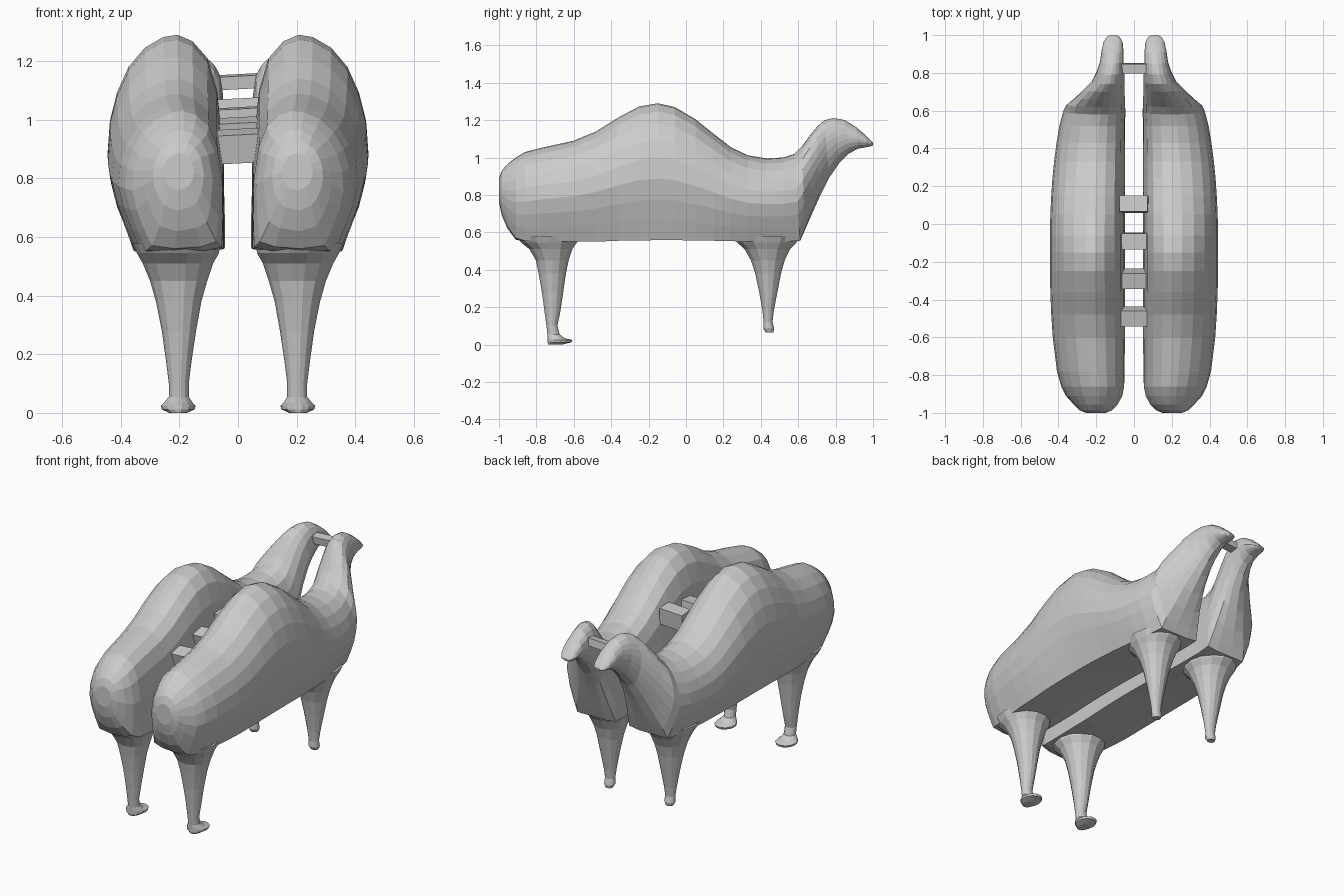
import bpy, bmesh
from math import sin, cos, atan2, pi, radians


def loft(name, rings):
    """Skin a list of equal-length point rings, cap both ends, mirror across x."""
    bm = bmesh.new()
    rows = [[bm.verts.new(p) for p in ring] for ring in rings]
    n = len(rows[0])
    for a, b in zip(rows, rows[1:]):
        for i in range(n):
            j = (i + 1) % n
            bm.faces.new((a[i], a[j], b[j], b[i]))
    bm.faces.new(rows[0][::-1])
    bm.faces.new(rows[-1])
    bmesh.ops.recalc_face_normals(bm, faces=bm.faces)
    me = bpy.data.meshes.new(name)
    bm.to_mesh(me)
    bm.free()
    ob = bpy.data.objects.new(name, me)
    bpy.context.collection.objects.link(ob)
    mod = ob.modifiers.new("Mirror", 'MIRROR')
    mod.use_mirror_merge = False
    return ob


# Half-body cross-section: s runs inner to outer, v runs bottom to top
SECTION = [(0, 0.02), (0.2, 0), (0.5, 0), (0.78, 0.0), (0.87, 0.15), (0.95, 0.3),
           (1, 0.45), (0.98, 0.6), (0.92, 0.73), (0.82, 0.85), (0.68, 0.94),
           (0.52, 0.99), (0.4, 1), (0.27, 0.97), (0.14, 0.89), (0.06, 0.74),
           (0.01, 0.5), (0, 0.25)]


def section(ytop, ztop, ybot, zbot, xin, xout, k):
    """Section between a top and a bottom point; k blends towards an ellipse."""
    ring = []
    for s, v in SECTION:
        a = atan2(v - 0.5, s - 0.45)
        s += (0.5 + 0.5 * cos(a) - s) * k
        v += (0.5 + 0.5 * sin(a) - v) * k
        ring.append((xin + (xout - xin) * s,
                     ybot + (ytop - ybot) * v,
                     zbot + (ztop - zbot) * v))
    return ring


# Body: y, top z, bottom z, inner x, outer x, roundness
BODY = [(-1.0, 0.885, 0.76, 0.15, 0.255, 1), (-0.985, 0.93, 0.69, 0.115, 0.29, 0.9),
        (-0.955, 0.965, 0.62, 0.085, 0.32, 0.6), (-0.91, 1.0, 0.56, 0.06, 0.36, 0.3),
        (-0.86, 1.03, 0.55, 0.05, 0.385, 0.1), (-0.78, 1.05, 0.55, 0.05, 0.408, 0),
        (-0.6, 1.09, 0.55, 0.048, 0.43, 0), (-0.48, 1.14, 0.55, 0.048, 0.438, 0),
        (-0.36, 1.215, 0.555, 0.048, 0.443, 0), (-0.25, 1.273, 0.557, 0.048, 0.445, 0),
        (-0.15, 1.29, 0.558, 0.048, 0.445, 0), (-0.06, 1.27, 0.558, 0.048, 0.445, 0),
        (0.05, 1.205, 0.557, 0.048, 0.443, 0), (0.15, 1.125, 0.555, 0.048, 0.438, 0),
        (0.24, 1.055, 0.553, 0.048, 0.432, 0), (0.33, 1.012, 0.55, 0.048, 0.423, 0),
        (0.43, 0.995, 0.55, 0.048, 0.41, 0), (0.52, 1.0, 0.55, 0.048, 0.395, 0)]
# Neck and head: top y, top z, bottom y, bottom z, inner x, outer x, roundness
NECK = [(0.58, 1.02, 0.61, 0.555, 0.045, 0.375, 0), (0.62, 1.06, 0.635, 0.61, 0.045, 0.36, 0.2),
        (0.66, 1.115, 0.67, 0.69, 0.047, 0.315, 0.5), (0.7, 1.165, 0.715, 0.79, 0.05, 0.27, 0.8),
        (0.74, 1.2, 0.765, 0.89, 0.05, 0.225, 1), (0.79, 1.212, 0.82, 0.97, 0.052, 0.198, 1),
        (0.85, 1.2, 0.87, 1.02, 0.055, 0.18, 1), (0.91, 1.163, 0.92, 1.047, 0.056, 0.172, 1),
        (0.96, 1.12, 0.965, 1.055, 0.06, 0.162, 1), (0.99, 1.09, 0.99, 1.06, 0.075, 0.145, 1),
        (1.0, 1.078, 1.0, 1.065, 0.092, 0.125, 1)]
loft("camel_half_body",
     [section(y, t, y, b, xi, xo, k) for y, t, b, xi, xo, k in BODY] +
     [section(*row) for row in NECK])


def leg(name, rows, n=14):
    """Rows: z, front y, back y, inner x, outer x."""
    loft(name, [[((xi + xo) / 2 + (xo - xi) / 2 * cos(2 * pi * i / n),
                  (y0 + y1) / 2 + (y1 - y0) / 2 * sin(2 * pi * i / n), z)
                 for i in range(n)] for z, y0, y1, xi, xo in rows])


# Legs flare into the belly; the -y pair ends in a spread foot
leg("front_leg", [(0.58, -0.91, -0.56, 0.06, 0.36), (0.545, -0.885, -0.58, 0.065, 0.345),
                  (0.51, -0.84, -0.605, 0.085, 0.325), (0.45, -0.805, -0.625, 0.105, 0.3),
                  (0.38, -0.79, -0.64, 0.125, 0.28), (0.28, -0.772, -0.655, 0.143, 0.26),
                  (0.18, -0.758, -0.67, 0.158, 0.246), (0.1, -0.747, -0.687, 0.168, 0.236),
                  (0.055, -0.742, -0.675, 0.168, 0.236), (0.035, -0.742, -0.65, 0.155, 0.252),
                  (0.024, -0.742, -0.605, 0.145, 0.264), (0.012, -0.742, -0.61, 0.148, 0.26),
                  (0.0, -0.738, -0.66, 0.175, 0.235)])
leg("back_leg", [(0.58, 0.245, 0.615, 0.06, 0.36), (0.545, 0.27, 0.595, 0.065, 0.345),
                 (0.51, 0.31, 0.56, 0.085, 0.325), (0.45, 0.345, 0.53, 0.105, 0.3),
                 (0.38, 0.368, 0.51, 0.125, 0.28), (0.28, 0.39, 0.49, 0.145, 0.26),
                 (0.18, 0.408, 0.47, 0.163, 0.241), (0.12, 0.415, 0.463, 0.172, 0.232),
                 (0.085, 0.413, 0.472, 0.17, 0.234), (0.065, 0.425, 0.468, 0.18, 0.225)])


def bar(name, y, z, dy, dz, tilt):
    """Cross bar joining the two halves."""
    bpy.ops.mesh.primitive_cube_add(size=1, location=(0, y, z),
                                    rotation=(radians(tilt), radians(-3), 0))
    ob = bpy.context.object
    ob.name = name
    ob.scale = (0.15, dy, dz)


# Stepped bars over the back and one bar between the heads
for i, (y, z, tilt) in enumerate([(-0.49, 0.91, 14), (-0.29, 0.95, 14),
                                  (-0.09, 0.99, 4), (0.105, 1.02, -4)]):
    bar(f"back_bar_{i + 1}", y, z, 0.085, 0.1, tilt)
bar("head_bar", 0.825, 1.13, 0.05, 0.045, 8)
